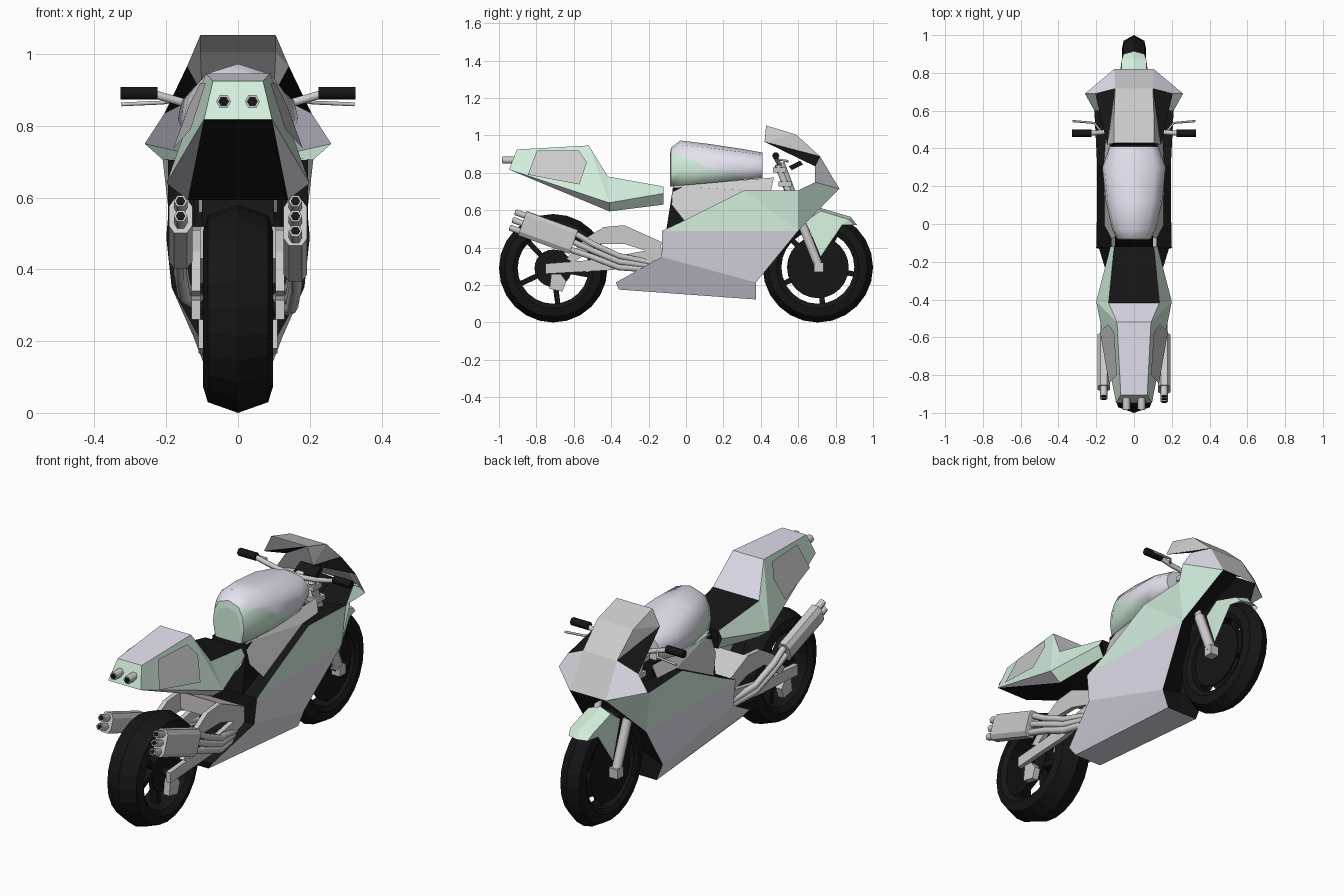
import bpy, bmesh, math
from mathutils import Vector

if "Cube" in bpy.data.objects:
    bpy.data.objects.remove(bpy.data.objects["Cube"])

GREEN, LILAC, BLACK = (.66, .87, .73, 1), (.78, .76, .86, 1), (.008, .008, .008, 1)
MATS = {}


def mat(col):
    if col not in MATS:
        MATS[col] = bpy.data.materials.new("paint_%d" % len(MATS))
        MATS[col].diffuse_color = col
    return MATS[col]


def add(name, data, col=None, mirror=True):
    ob = bpy.data.objects.new(name, data)
    bpy.context.collection.objects.link(ob)
    if col:
        data.materials.append(mat(col))
    if mirror:
        ob.modifiers.new("mirror", 'MIRROR')
    return ob


def part(name, col, faces, mirror=True):
    """Mesh from faces given as lists of points; shared points are welded."""
    bm = bmesh.new()
    for f in faces:
        bm.faces.new([bm.verts.new(p) for p in f])
    bmesh.ops.remove_doubles(bm, verts=bm.verts, dist=1e-5)
    bmesh.ops.recalc_face_normals(bm, faces=bm.faces)
    me = bpy.data.meshes.new(name)
    bm.to_mesh(me)
    bm.free()
    return add(name, me, col, mirror)


def skin(rings, closed=True, loop=False, caps=True):
    """Faces joining successive rings of points."""
    faces, n = [], len(rings[0])
    for k in range(len(rings) if loop else len(rings) - 1):
        a, b = rings[k], rings[(k + 1) % len(rings)]
        for i in range(n if closed else n - 1):
            j = (i + 1) % n
            faces.append([a[i], a[j], b[j], b[i]])
    return faces + ([rings[0], rings[-1]] if caps and not loop else [])


def prism(name, col, prof, x0, x1, mirror=True):
    return part(name, col, skin([[(x, y, z) for y, z in prof] for x in (x0, x1)]), mirror)


def box(name, col, c, s, mirror=False):
    y, z, h, v = c[1], c[2], s[1] / 2, s[2] / 2
    return prism(name, col, [(y - h, z - v), (y + h, z - v), (y + h, z + v), (y - h, z + v)],
                 c[0] - s[0] / 2, c[0] + s[0] / 2, mirror)


def tube(name, col, path, r, mirror=True):
    cu = bpy.data.curves.new(name, 'CURVE')
    cu.dimensions, cu.bevel_depth, cu.bevel_resolution, cu.use_fill_caps = '3D', r, 1, True
    sp = cu.splines.new('POLY')
    sp.points.add(len(path) - 1)
    for p, q in zip(sp.points, path):
        p.co = (*q, 1)
    return add(name, cu, col, mirror)


def across(*pts):
    """Quads from a line of points to the centre plane."""
    return [[a, b, (0, b[1], b[2]), (0, a[1], a[2])] for a, b in zip(pts, pts[1:])]


def lathe(name, col, prof, cy, cz, n=24):
    rings = [[(x, cy + r * math.sin(t), cz + r * math.cos(t)) for x, r in prof]
             for t in (2 * math.pi * i / n for i in range(n))]
    return part(name, col, skin(rings, loop=True), False)


# wheels: tyre, hub, discs, spokes
for tag, cy, R, w, disc, dx in (("rear", -.71, .29, .098, .10, .06), ("front", .705, .295, .064, .165, .045)):
    half = [(w * .8, R - .1), (w, R - .075), (w * .86, R - .03)]
    lathe(tag + "_tyre", BLACK, half + [(0, R)] + [(-x, r) for x, r in half[::-1]], cy, R)
    tube(tag + "_axle", BLACK, [(-w - .03, cy, R), (w + .03, cy, R)], .022, False)
    for s in (-1, 1):
        lathe(tag + "_disc", BLACK, [(s * dx, .02), (s * dx, disc), (s * (dx + .008), disc), (s * (dx + .008), .02)], cy, R)
    for i in range(5):
        t = 2 * math.pi * i / 5 + .5
        d, e = Vector((0, math.sin(t), math.cos(t))), Vector((0, math.cos(t), -math.sin(t))) * .014
        o = Vector((0, cy, R))
        prof = [o + d * .02 - e, o + d * (R - .095) - e, o + d * (R - .095) + e, o + d * .02 + e]
        prism(tag + "_spoke", BLACK, [(p.y, p.z) for p in prof], -.02, .02, False)

# side fairing
a, b, c, d = (.20, -.128, .49), (.195, -.01, .545), (.195, .31, .706), (.21, .60, .706)
E, D, f = (.26, .69, .75), (.105, .82, .715), (.185, .60, .49)
g, h, i, j, k = (.185, -.13, .35), (.125, .374, .214), (.11, -.375, .214), (.08, -.36, .176), (.09, .374, .123)
part("upper_fairing", GREEN, [[a, b, c, f], [c, d, f], [d, E, D, f]])
part("lower_fairing", LILAC, [[a, f, h, g], [g, h, i], [i, h, k, j]] + across(j, k))
f0, h0 = (0, .45, .60), (0, .36, .25)
part("fairing_inner", BLACK, across(a, g, i, j)
     + [[k, h, h0, (0, .37, .123)], [h, f, f0, h0], [f, D, (0, .80, .72), f0]]
     + [[a, b, (.12, -.01, .545), (.12, -.128, .49)], [b, c, (.13, .31, .70), (.12, -.01, .545)],
        [c, d, (.09, .60, .69), (.13, .31, .70)]])
part("frame_panel", None, [[(.09, -.07, .73), (.13, .47, .775), (.15, .455, .706), (.16, .31, .706)],
                           [(.09, -.07, .73), (.16, .31, .706), (.155, -.01, .545), (.12, -.077, .63)]])
prism("engine_core", BLACK, [(-.12, .40), (-.07, .72), (.42, .76), (.42, .5), (.3, .25), (-.1, .25)], -.10, .10, False)

# nose and windscreen
A, B, C = (.105, .428, 1.053), (.105, .588, 1.005), (.10, .717, .888)
F, G = (.142, .42, .966), (.205, .69, .835)
part("windscreen", None, across(A, B, C) + [[A, B, F], [B, C, F]])
part("nose_side", LILAC, [[C, D, E, G]])
part("screen_side", BLACK, [[F, C, G]])
part("headlight", None, across(C, D))

# fuel tank, smooth, split into two colours by a slanting plane
rings = []
for y, w, zb, zt in ((-.085, .075, .727, .90), (-.08, .09, .727, .935), (-.03, .115, .732, .973), (.12, .15, .745, .955),
                     (.30, .168, .762, .928), (.41, .13, .773, .908)):
    q = zt - zb
    rt = [(w * .85, y, zb), (w, y, zb + q * .35), (w * .93, y, zb + q * .65), (w * .66, y, zb + q * .9)]
    rings.append(rt + [(0, y, zt)] + [(-x, y, z) for x, y, z in rt[::-1]])
tank = part("fuel_tank", GREEN, skin(rings), False)
tank.data.materials.append(mat(LILAC))
bm = bmesh.new()
bm.from_mesh(tank.data)
co, no = Vector((0, -.10, .925)), Vector((0, .41, 1))
bmesh.ops.bisect_plane(bm, geom=bm.verts[:] + bm.edges[:] + bm.faces[:], plane_co=co, plane_no=no)
for fc in bm.faces:
    fc.material_index = int((fc.calc_center_median() - co).dot(no) > 0)
    fc.smooth = len(fc.verts) < 6 and abs(fc.normal.y) < .9
bm.to_mesh(tank.data)
bm.free()

# seat and tail
T0, M0, B0 = (.105, -.12, .727), (.125, -.12, .69), (.10, -.12, .63)
T1, M1, B1 = (.135, -.417, .78), (.20, -.41, .64), (.14, -.41, .594)
T2, T3, M3 = (.09, -.52, .946), (.07, -.904, .925), (.095, -.947, .818)
part("seat", BLACK, across(T0, T1))
part("tail_side", GREEN, [[T0, M0, M1, T1], [M0, B0, B1, M1], [T1, M1, T2], [T2, M1, M3, T3]] + across(T3, M3))
part("tail_top", LILAC, across(T1, T2, T3))
part("tail_lower_edge", LILAC, [[M1, B1, M3]])
part("tail_underside", BLACK, across(M3, B1, B0, T0))
part("tail_panel", None, [[(.09, -.797, .92), (.105, -.572, .92), (.137, -.53, .856), (.18, -.57, .738), (.132, -.845, .79)]])
tube("tail_light", None, [(.04, -.90, .868), (.04, -.982, .868)], .021)
tube("tail_light_core", BLACK, [(.04, -.97, .868), (.04, -.984, .868)], .015)

# mufflers: three pipes on one side, two on the other
P, Q = Vector((0, -.60, .43)), Vector((0, -.875, .53))
up = Vector((0, .34, .94))
for s, hh, mid, offs in ((1, .068, 0, (-.044, 0, .044)), (-1, .05, .02, (0, .044))):
    shape = [(.018, hh), (.033, hh - .022), (.033, .022 - hh), (.018, -hh)]
    shape += [(-x, v) for x, v in shape[::-1]]
    X = Vector((s * .16, 0, 0))
    part("muffler", None, skin([[X + o + Vector((x, 0, 0)) + up * (v + mid) for x, v in shape] for o in (P, Q)]), False)
    for o in offs:
        end = X + Q + up * o
        back = (Q - P).normalized()
        tube("exhaust_tip", None, [end - back * .02, end + back * .055], .019, False)
        tube("exhaust_bore", BLACK, [end, end + back * .057], .013, False)
        tube("exhaust_pipe", None, [X + P + up * o, (s * .16, -.50, .385 + o * .8), (s * .15, -.36, .325 + o * .7),
                                    (s * .11, -.18, .30 + o * .4)], .018, False)

# swingarm with arch, cross brace, rear caliper
prism("swingarm", None, [(-.13, .40), (-.13, .34), (-.40, .28), (-.75, .26), (-.75, .315), (-.55, .33), (-.40, .35)], .105, .13)
prism("swingarm_arch", None, [(-.13, .43), (-.14, .36), (-.33, .42), (-.47, .42), (-.60, .32), (-.64, .34), (-.54, .45),
                              (-.44, .51), (-.33, .52)], .105, .13)
prism("swingarm_brace", None, [(-.13, .43), (-.14, .36), (-.33, .43), (-.33, .52)], -.105, .105, False)
prism("rear_caliper", None, [(-.73, .18), (-.66, .165), (-.64, .22), (-.67, .26), (-.72, .26)], .075, .11)

# front mudguard
e = [(.065, .64, .54), (.065, .72, .597), (.065, .87, .55), (.055, .90, .52)]
top = [(0, .65, .57), (0, .71, .615), (0, .88, .565), (0, .915, .52)]
part("front_mudguard", GREEN, skin([e, top], closed=False, caps=False)
     + [[e[0], e[1], (.078, .72, .35)], [e[1], e[2], (.07, .834, .52), (.078, .72, .35)], [e[2], e[3], (.07, .834, .52)]])

# fork, steering head, handlebars
tube("fork_upper", None, [(.09, .49, .84), (.09, .64, .48)], .02)
tube("fork_lower", None, [(.09, .615, .54), (.09, .71, .30)], .027)
box("fork_foot", None, (.09, .71, .295), (.05, .05, .05), True)
tube("steering_head", None, [(0, .50, .85), (0, .56, .69)], .032, False)
for y, z in ((.50, .815), (.53, .74)):
    box("fork_clamp", None, (0, y, z), (.23, .07, .025))
tube("handlebar", None, [(0, .50, .84), (.11, .495, .853), (.17, .485, .87), (.24, .48, .89)], .013)
tube("grip", BLACK, [(.225, .48, .891), (.328, .48, .891)], .02)
tube("lever", None, [(.17, .485, .872), (.21, .535, .865), (.325, .545, .86)], .006)
prism("instruments", BLACK, [(.55, .835), (.61, .865), (.625, .845), (.565, .815)], -.06, .06, False)

for m in bpy.data.materials:
    if m.users and not m.is_grease_pencil:
        m.use_nodes = True
        m.node_tree.nodes["Principled BSDF"].inputs["Base Color"].default_value = m.diffuse_color
